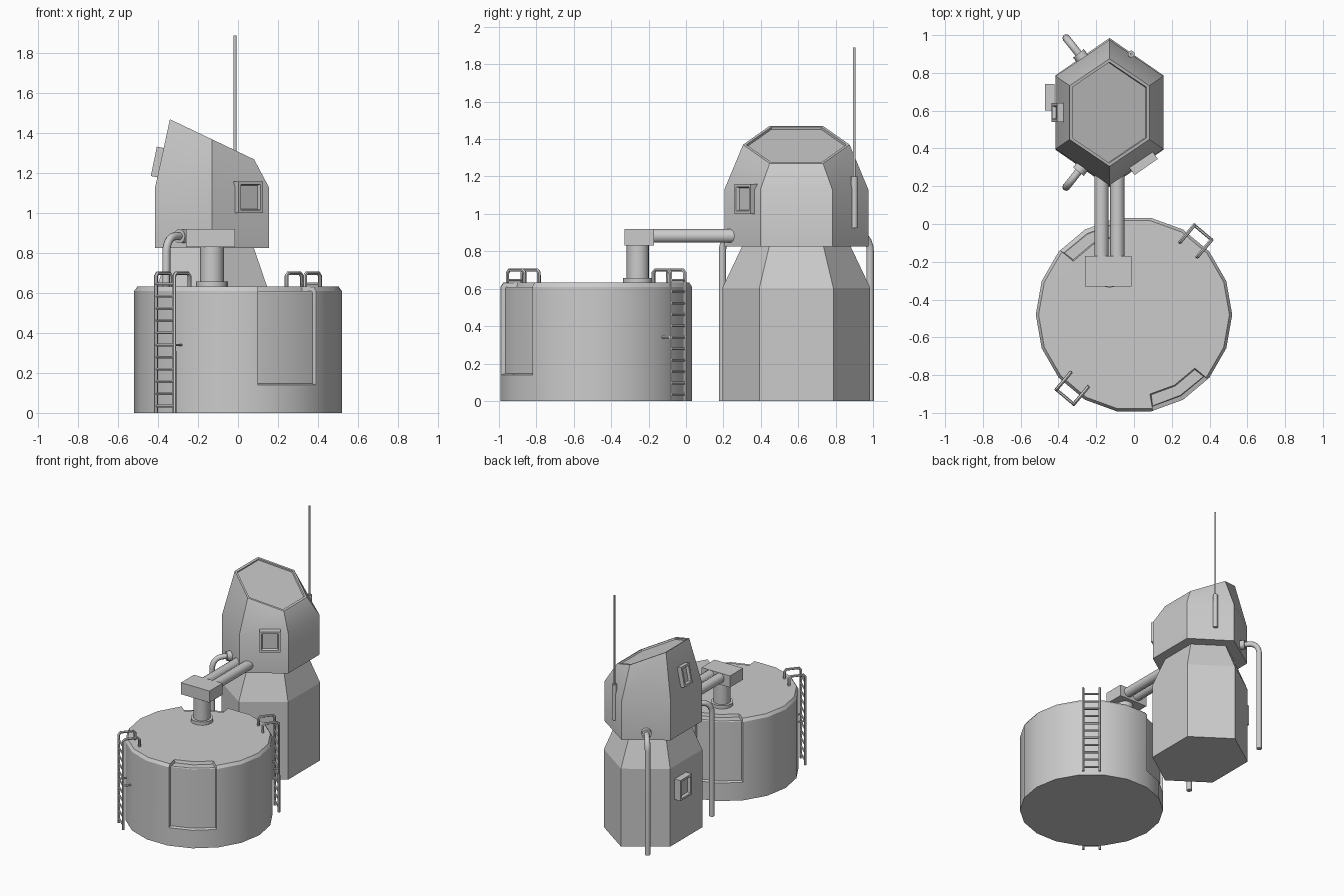
import bpy, bmesh
from math import sin, cos, pi, radians
from mathutils import Vector

cube = bpy.data.objects.get("Cube")
if cube:
    bpy.data.objects.remove(cube, do_unlink=True)

grey = bpy.data.materials.new("plain_grey")
grey.use_nodes = True
grey.diffuse_color = (0.6, 0.6, 0.6, 1)
grey.node_tree.nodes["Principled BSDF"].inputs["Base Color"].default_value = (0.6, 0.6, 0.6, 1)


def finish(ob, angle=None):
    bpy.ops.object.select_all(action="DESELECT")
    ob.select_set(True)
    bpy.context.view_layer.objects.active = ob
    if ob.type == "CURVE":
        bpy.ops.object.convert(target="MESH")
        ob = bpy.context.object
    ob.data.materials.clear()
    ob.data.materials.append(grey)
    if angle:
        bpy.ops.object.shade_smooth_by_angle(angle=radians(angle))
    return ob


def from_bmesh(name, bm, angle=None):
    bmesh.ops.recalc_face_normals(bm, faces=bm.faces)
    mesh = bpy.data.meshes.new(name)
    bm.to_mesh(mesh)
    bm.free()
    ob = bpy.data.objects.new(name, mesh)
    bpy.context.collection.objects.link(ob)
    return finish(ob, angle)


def loft(rings):
    """Join rings of points with quads and cap both ends."""
    bm = bmesh.new()
    loops = [[bm.verts.new(p) for p in ring] for ring in rings]
    n = len(loops[0])
    walls = [[bm.faces.new((a[i], a[(i + 1) % n], b[(i + 1) % n], b[i])) for i in range(n)]
             for a, b in zip(loops, loops[1:])]
    bm.faces.new(loops[0][::-1])
    cap = bm.faces.new(loops[-1])
    bm.normal_update()
    return bm, walls, cap


def tube(name, points, radius, res=3):
    curve = bpy.data.curves.new(name, "CURVE")
    curve.dimensions = "3D"
    curve.bevel_depth = radius
    curve.bevel_resolution = res
    curve.use_fill_caps = True
    spline = curve.splines.new("POLY")
    spline.points.add(len(points) - 1)
    for p, co in zip(spline.points, points):
        p.co = (*co, 1)
    ob = bpy.data.objects.new(name, curve)
    bpy.context.collection.objects.link(ob)
    return finish(ob, 50)


def box(name, loc, size):
    bpy.ops.mesh.primitive_cube_add(size=1, location=loc)
    ob = bpy.context.object
    ob.name = name
    ob.scale = size
    return finish(ob)


def column(name, loc, radius, low, high):
    bpy.ops.mesh.primitive_cylinder_add(vertices=16, radius=radius, depth=high - low,
                                        location=(loc[0], loc[1], (low + high) / 2))
    bpy.context.object.name = name
    return finish(bpy.context.object, 40)


# Round tank with two recessed doors that bite into the rim
TANK = Vector((0, -0.48, 0))
SIDES = 18


def around(radius, degrees, z):
    a = radians(degrees)
    return TANK + Vector((radius * cos(a), radius * sin(a), z))


profile = [(0.52, 0), (0.52, 0.13), (0.52, 0.61), (0.505, 0.632), (0.42, 0.632)]
bm, walls, cap = loft([[around(r, 360 * i / SIDES, z) for i in range(SIDES)] for r, z in profile])
for first in (5, 14):
    door = [row[i] for row in walls[1:] for i in (first, first + 1)]
    bmesh.ops.inset_region(bm, faces=door, thickness=0.01, depth=0, use_even_offset=True)
    bmesh.ops.inset_region(bm, faces=door, thickness=0.006, depth=-0.022, use_even_offset=True)
from_bmesh("tank", bm, 30)

# Two ladders with hooked rails over the rim
for side, azimuth in (("front", 230), ("back", 50)):
    a = radians(azimuth)
    across = Vector((-sin(a), cos(a), 0)) * 0.06
    for s in (-1, 1):
        path = [(0.568, 0), (0.568, 0.685), (0.555, 0.7), (0.463, 0.7), (0.45, 0.687), (0.45, 0.63)]
        tube(side + "_ladder_rail", [around(r, azimuth, z) + across * s for r, z in path], 0.01, 1)
        tube(side + "_ladder_bracket",
             [around(r, azimuth, 0.34) + across * s for r in (0.568, 0.5)], 0.007, 1)
    for k in range(11):
        mid = around(0.568, azimuth, 0.035 + 0.061 * k)
        tube(side + "_ladder_rung", [mid - across, mid + across], 0.008, 1)

# Six-sided tower: straight base, tapered neck and slanted head
CX, CY = -0.13, 0.59


def hexagon(scale, height, half_y=0.395):
    pts = []
    for x, y in ((0, -1), (1, -0.5), (1, 0.5), (0, 1), (-1, 0.5), (-1, -0.5)):
        px = CX + x * 0.285 * scale
        z = height(px) if callable(height) else height
        pts.append((px, CY + y * half_y * scale, z))
    return pts


bm, walls, cap = loft([hexagon(1, 0), hexagon(1, 0.605), hexagon(0.73, 0.83)])
from_bmesh("tower_base", bm)


def slope(x):
    return 1.47 - (x + 0.34) * 0.476


bm, walls, cap = loft([hexagon(1, 0.825, 0.385), hexagon(1, 1.13, 0.385), hexagon(0.74, slope, 0.385)])
bmesh.ops.inset_region(bm, faces=[cap], thickness=0.018, depth=0)
bmesh.ops.inset_region(bm, faces=[cap], thickness=0.002, depth=-0.012)
from_bmesh("tower_head", bm, 35)


# Framed boxes on the tower walls
def vent(name, loc, azimuth, tilt, width, height):
    bm = bmesh.new()
    bmesh.ops.create_cube(bm, size=1)
    bmesh.ops.scale(bm, vec=(0.05, width, height), verts=bm.verts)
    bm.normal_update()
    front = [f for f in bm.faces if f.normal.x > 0.9]
    bmesh.ops.inset_region(bm, faces=front, thickness=0.022, depth=0)
    bmesh.ops.inset_region(bm, faces=front, thickness=0.008, depth=-0.02)
    ob = from_bmesh(name, bm)
    ob.location = loc
    ob.rotation_euler = (0, tilt, radians(azimuth))


vent("head_front_vent", (0.05, 0.322, 1.08), -55, 0, 0.15, 0.16)
vent("head_side_vent", (-0.397, 0.59, 1.255), 180, -0.2, 0.1, 0.15)
vent("base_side_vent", (-0.445, 0.67, 0.43), 180, 0, 0.14, 0.16)

# Drain pipes curving down from the head to the ground
for side, s in (("front", -1), ("back", 1)):
    start = Vector((-0.26, CY + s * 0.27, 0.885))
    out = Vector((-0.62, s * 0.78, 0))
    path = [start, start + out * 0.09]
    for k in range(1, 6):
        t = k * pi / 10
        path.append(start + out * (0.09 + 0.07 * sin(t)) - Vector((0, 0, 0.08 * (1 - cos(t)))))
    foot = path[-1].copy()
    foot.z = 0
    tube(side + "_drain_pipe", path + [foot], 0.02)
    tube(side + "_pipe_flange", [start, start + out * 0.055], 0.036)

# Antenna
column("antenna_socket", (-0.015, 0.9), 0.018, 0.925, 1.2)
column("antenna_rod", (-0.015, 0.9), 0.007, 1.2, 1.89)

# Transfer pipes from the head to the pump on the tank
for x in (-0.172, -0.088):
    tube("transfer_pipe", [(x, -0.2, 0.882), (x, 0.32, 0.882)], 0.038)
box("pump_box", (-0.137, -0.25, 0.875), (0.245, 0.16, 0.09))
column("pump_column", (-0.13, -0.257), 0.06, 0.63, 0.835)
column("pump_flange", (-0.13, -0.257), 0.08, 0.625, 0.657)
